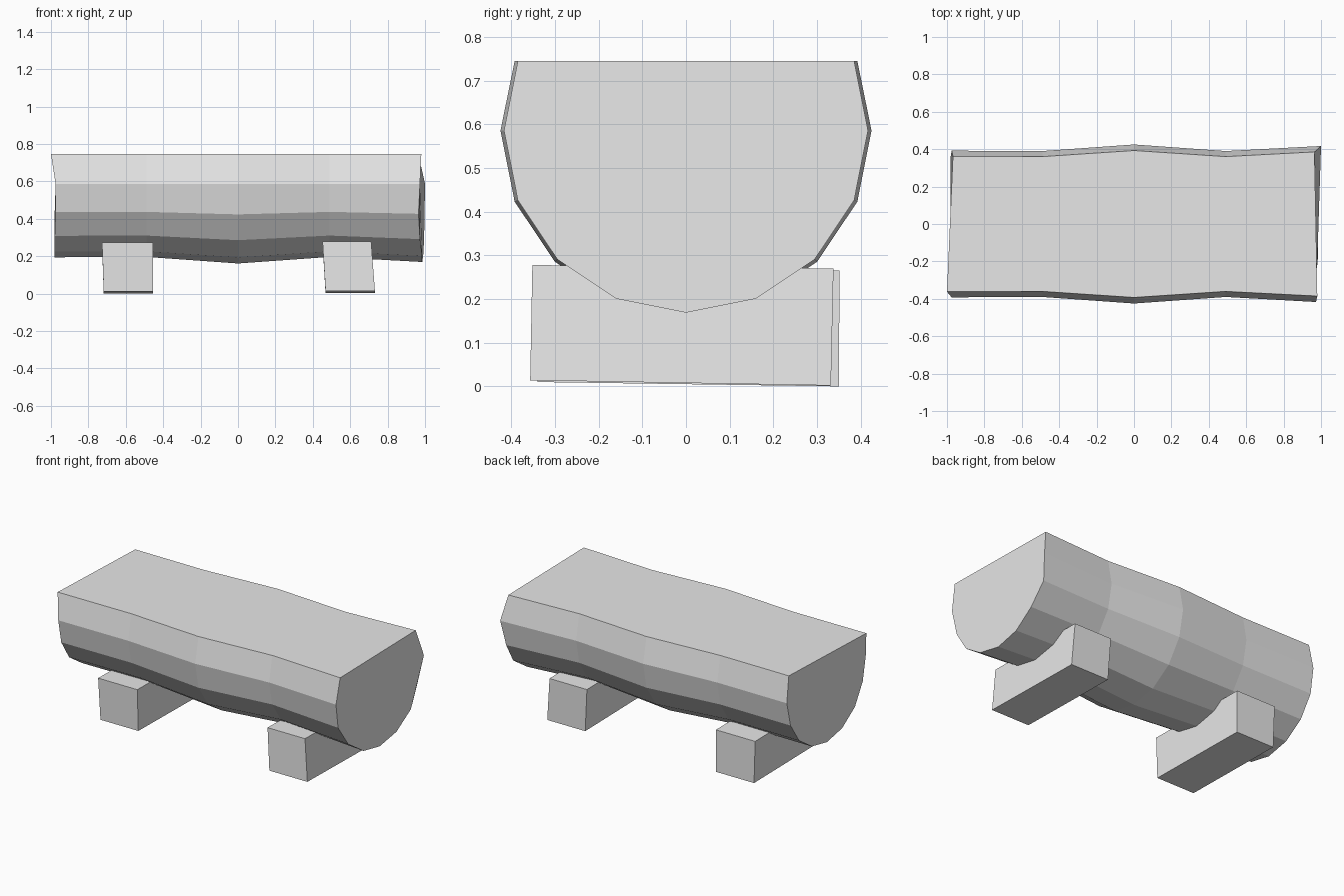
import bpy, bmesh, math

if "Cube" in bpy.data.objects:
    bpy.data.objects.remove(bpy.data.objects["Cube"])

wood = bpy.data.materials.new("pale_grey")
wood.diffuse_color = (0.8, 0.8, 0.8, 1)
wood.use_nodes = True
wood.node_tree.nodes["Principled BSDF"].inputs["Base Color"].default_value = wood.diffuse_color


def make_object(name, verts, faces):
    mesh = bpy.data.meshes.new(name)
    bm = bmesh.new()
    vs = [bm.verts.new(v) for v in verts]
    for f in faces:
        bm.faces.new([vs[i] for i in f])
    bmesh.ops.recalc_face_normals(bm, faces=bm.faces)
    bm.to_mesh(mesh)
    bm.free()
    mesh.materials.append(wood)
    obj = bpy.data.objects.new(name, mesh)
    bpy.context.collection.objects.link(obj)
    return obj


# Split log: lower part of a 16-sided round with a flat top, roughly sawn ends
AXIS_Z, TOP_Z, N = 0.586, 0.745, 11
stations = [(-0.98, 0.392), (-0.49, 0.390), (0, 0.425), (0.49, 0.390), (0.985, 0.417)]
# end unevenness, listed from front top edge, under the belly, to back top edge
left_cut = [-0.02, 0.005, 0.005, 0.0, 0.0, 0.0, 0.0, 0.0, 0.0, 0.005, 0.012]
right_cut = [-0.005, -0.012, -0.02, -0.012, 0.0, 0.0, 0.005, 0.01, -0.005, 0.015, -0.02]
verts = []
for s, (x, r) in enumerate(stations):
    for i in range(N):
        a = math.radians(157.5 + 22.5 * i)
        z = TOP_Z if i in (0, N - 1) else AXIS_Z + r * math.sin(a)
        dx = left_cut[i] if s == 0 else right_cut[i] if s == len(stations) - 1 else 0
        verts.append((x + dx, r * math.cos(a), z))
verts = [(x, y, z) for x, y, z in verts]
last = N * (len(stations) - 1)
faces = [list(range(N)), list(range(last, last + N))]
for s in range(len(stations) - 1):
    for i in range(N):
        j = (i + 1) % N
        faces.append([s * N + i, s * N + j, (s + 1) * N + j, (s + 1) * N + i])
make_object("log_seat", verts, faces)

# Cross beams: slightly skewed square timbers
BOX = [(0, 1, 2, 3), (4, 5, 6, 7), (0, 1, 5, 4), (1, 2, 6, 5), (2, 3, 7, 6), (3, 0, 4, 7)]


def beam(name, bottom_x, top_x, bottom_y, top_y, front_z, back_z):
    pts = []
    for xs, ys, k in ((bottom_x, bottom_y, 0), (top_x, top_y, 1)):
        pts += [(xs[0], ys[0], front_z[k]), (xs[1], ys[0], front_z[k]),
                (xs[1], ys[1], back_z[k]), (xs[0], ys[1], back_z[k])]
    make_object(name, pts, BOX)


beam("left_beam", (-0.718, -0.455), (-0.727, -0.455), (-0.34, 0.35), (-0.35, 0.352),
     (0.010, 0.273), (0.0, 0.265))
beam("right_beam", (0.468, 0.732), (0.452, 0.712), (-0.357, 0.332), (-0.352, 0.338),
     (0.014, 0.278), (0.002, 0.270))
